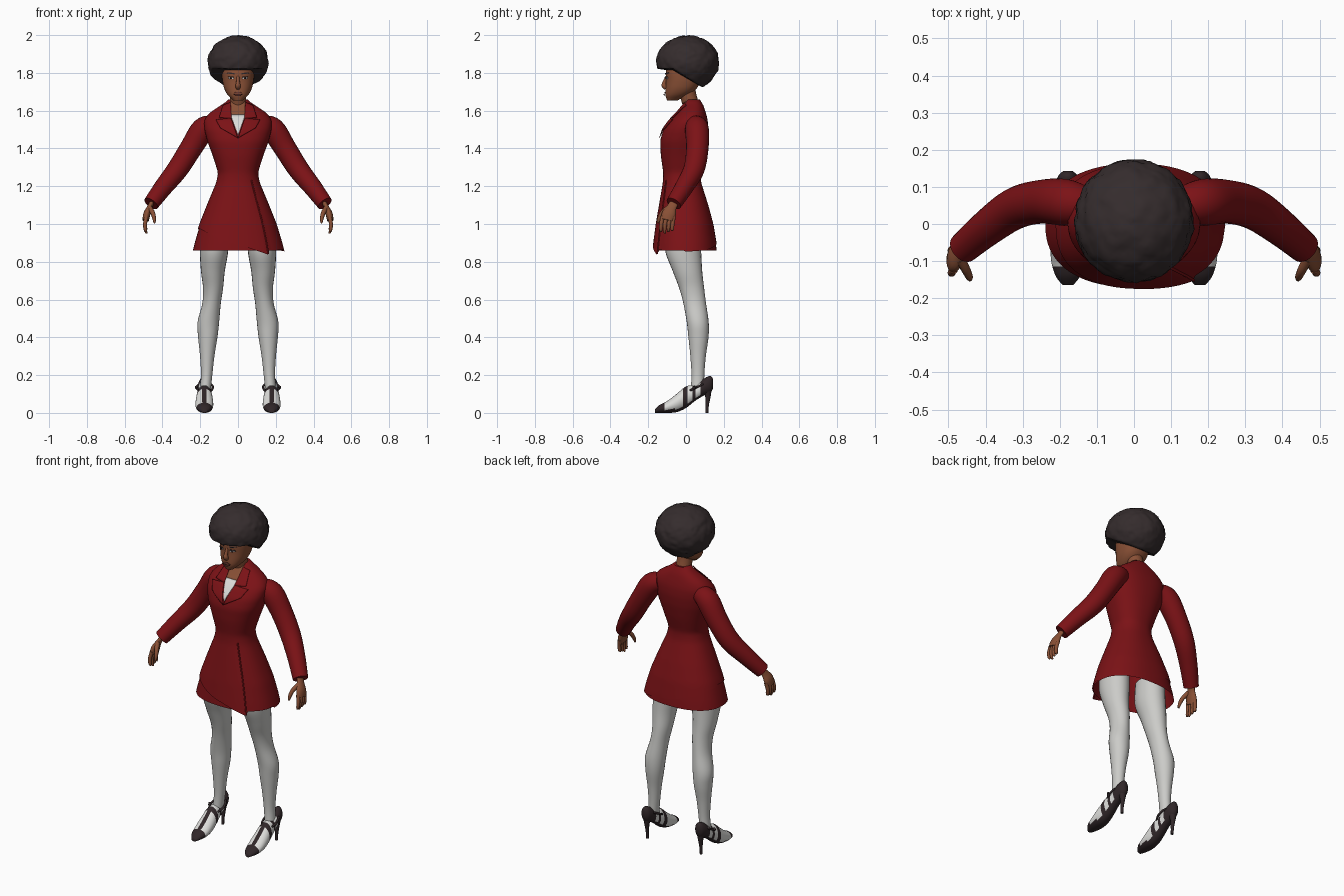
import bpy, bmesh, math
from mathutils import Vector, noise

cube = bpy.data.objects.get("Cube")
if cube:
    bpy.data.objects.remove(cube, do_unlink=True)


def material(name, r, g, b):
    m = bpy.data.materials.new(name)
    m.use_nodes = True
    m.diffuse_color = (r, g, b, 1)
    node = m.node_tree.nodes["Principled BSDF"]
    node.inputs["Base Color"].default_value = (r, g, b, 1)
    node.inputs["Roughness"].default_value = 0.8
    return m


RED = material("coat red", .2, .006, .008)
SKIN = material("brown skin", .25, .08, .036)
HAIR = material("dark hair", .035, .025, .026)
STOCKING = material("stocking grey", .6, .6, .58)
WHITE = material("shoe white", .72, .72, .7)
BLACK = material("shoe black", .03, .02, .022)
LIP = material("lip brown", .15, .04, .03)


def finish(name, bm, mats, rule=None, angle=50):
    bmesh.ops.recalc_face_normals(bm, faces=bm.faces)
    if rule:
        for f in bm.faces:
            f.material_index = rule(f)
    me = bpy.data.meshes.new(name)
    bm.to_mesh(me)
    bm.free()
    ob = bpy.data.objects.new(name, me)
    bpy.context.collection.objects.link(ob)
    for m in mats:
        me.materials.append(m)
    bpy.ops.object.select_all(action='DESELECT')
    ob.select_set(True)
    bpy.context.view_layer.objects.active = ob
    bpy.ops.object.shade_smooth_by_angle(angle=math.radians(angle))
    return ob


def loft(name, rings, mats, caps=(True, True), rule=None):
    bm = bmesh.new()
    rows = [[bm.verts.new(p) for p in ring] for ring in rings]
    n = len(rows[0])
    for a, b in zip(rows, rows[1:]):
        for i in range(n):
            j = (i + 1) % n
            bm.faces.new((a[i], a[j], b[j], b[i]))
    for row, cap in ((rows[0], caps[0]), (rows[-1], caps[1])):
        if cap:
            bm.faces.new(row)
    return finish(name, bm, mats, rule)


def spline(pts, steps=5):
    """Smooth curve through tuples of any length."""
    out = []
    for i in range(len(pts) - 1):
        p = [Vector(pts[max(0, min(len(pts) - 1, i + k))]) for k in (-1, 0, 1, 2)]
        for s in range(steps):
            t = s / steps
            out.append(p[1] + (p[2] - p[0]) * (t / 2)
                       + (2 * p[0] - 5 * p[1] + 4 * p[2] - p[3]) * (t * t / 2)
                       + (3 * p[1] - p[0] - 3 * p[2] + p[3]) * (t ** 3 / 2))
    return out + [Vector(pts[-1])]


def tube(name, pts, mat, sides=16, flat=1, steps=5):
    """Round limb along points given as x, y, z, radius."""
    path = spline(pts, steps)
    rings = []
    for i, p in enumerate(path):
        d = (path[min(i + 1, len(path) - 1)].xyz - path[max(i - 1, 0)].xyz).normalized()
        u = d.cross(Vector((0, 1, 0.01))).normalized()
        v = d.cross(u)
        ring = [2 * math.pi * k / sides for k in range(sides)]
        rings.append([p.xyz + (u * math.cos(a) * flat + v * math.sin(a)) * p[3] for a in ring])
    return loft(name, rings, [mat])


# Cross-section tables: height, half width, front y, back y
BODY = [(1.66, .045, .0, .07), (1.635, .08, -.01, .09), (1.59, .15, -.045, .105),
        (1.55, .18, -.085, .115), (1.5, .178, -.12, .118), (1.44, .163, -.137, .113),
        (1.36, .133, -.133, .098), (1.27, .105, -.12, .075), (1.22, .115, -.122, .08),
        (1.1, .165, -.142, .118), (1.0, .205, -.158, .145), (.9, .235, -.17, .162),
        (.83, .252, -.178, .17)]
HEAD = [(1.9, .05, -.07, .06), (1.85, .08, -.1, .085), (1.8, .086, -.108, .09),
        (1.76, .083, -.105, .08), (1.72, .075, -.108, .06), (1.69, .061, -.11, .03),
        (1.668, .042, -.107, -.02), (1.655, .02, -.098, -.05)]


def section(table, z):
    def linear(h):
        h = max(table[-1][0], min(table[0][0], h))
        for a, b in zip(table, table[1:]):
            if h >= b[0]:
                return Vector(a[1:]).lerp(Vector(b[1:]), (a[0] - h) / (a[0] - b[0]))
        return Vector(table[-1][1:])
    return (linear(z - .012) + linear(z) * 2 + linear(z + .012)) / 4


POWER = 2.3


def around(table, z, a, grow=1.0):
    w, f, b = section(table, z)
    c, s = math.cos(a), math.sin(a)
    e = 2 / POWER
    return Vector((w * grow * math.copysign(abs(c) ** e, c),
                   (f + b) / 2 + (b - f) / 2 * grow * math.copysign(abs(s) ** e, s), z))


def front_y(table, x, z):
    w, f, b = section(table, z)
    return (f + b) / 2 - (b - f) / 2 * (1 - min(.98, abs(x / w)) ** POWER) ** (1 / POWER)


def plate(name, table, corners, mat, off=.004, n=8):
    """Thin patch that follows the front of a body table."""
    bm = bmesh.new()
    a, b, c, d = [Vector(p) for p in corners]
    grid = []
    for i in range(n + 1):
        l, r = a.lerp(d, i / n), b.lerp(c, i / n)
        row = [l.lerp(r, j / n) for j in range(n + 1)]
        grid.append([bm.verts.new((p.x, front_y(table, p.x, p.y) - off, p.y)) for p in row])
    for i in range(n):
        for j in range(n):
            bm.faces.new((grid[i][j], grid[i][j + 1], grid[i + 1][j + 1], grid[i + 1][j]))
    ob = finish(name, bm, [mat])
    ob.modifiers.new("thickness", 'SOLIDIFY').thickness = .003


def flip(corners, s):
    return [(s * x, z) for x, z in corners]


# Coat with a slanted wrap hem; the flap ends at its front left
ANGLES = [2 * math.pi * k / 72 for k in range(72)]
FLAP = math.radians(307)


def hem(a):
    x = math.cos(a)
    if math.pi <= a <= FLAP:
        return .89 - .09 * x
    if a > FLAP:
        return .865
    return .9 - .045 * x if x > 0 else .9 - .075 * x


def coat_point(a, t):
    z = 1.66 + (hem(a) - 1.66) * t
    lap = max(0, 1 - (FLAP - a) / 2) if a <= FLAP else 0
    return around(BODY, z, a, 1 + .03 * lap * max(0, t - .5) * 2)


loft("coat", [[coat_point(a, t / 48) for a in ANGLES] for t in range(49)], [RED], (True, False))
loft("underskirt", [[around(BODY, 1.15 - .29 * t / 10, a, .975) for a in ANGLES]
                    for t in range(11)], [RED], (False, False))
edge = [coat_point(FLAP - .02, t) for t in (.52, .65, .78, .9, .995)]
tube("coat_flap_edge", [(*p, .004) for p in edge], RED, 8)

# Neckline, shirt, collar and lapels
plate("shirt_front", BODY, [(-.001, 1.475), (.001, 1.475), (.04, 1.58), (-.04, 1.58)], WHITE)
plate("throat", BODY, [(-.04, 1.578), (.04, 1.578), (.04, 1.65), (-.04, 1.65)], SKIN)
for s, side in ((1, "left"), (-1, "right")):
    plate(side + "_lapel", BODY, flip([(0, 1.455), (.095, 1.51), (.118, 1.553), (.036, 1.562)], s), RED, .009)
    plate(side + "_collar", BODY, flip([(.034, 1.56), (.1, 1.565), (.08, 1.63), (.04, 1.645)], s), RED, .01)
tube("neck", [(0, .035, 1.55, .045), (0, .028, 1.62, .043), (0, .012, 1.68, .043),
              (0, .0, 1.74, .045)], SKIN, 20)

# Head and face
loft("head", [[around(HEAD, 1.9 - .247 * t / 30, a) for a in ANGLES[::2]] for t in range(31)], [SKIN])
tube("nose", [(0, -.102, 1.782, .007), (0, -.114, 1.75, .01), (0, -.116, 1.733, .014),
              (0, -.105, 1.72, .012)], SKIN, 12)
plate("upper_lip", HEAD, [(-.026, 1.69), (.026, 1.69), (.008, 1.7), (-.008, 1.7)], LIP)
plate("lower_lip", HEAD, [(-.012, 1.679), (.012, 1.679), (.025, 1.689), (-.025, 1.689)], LIP, .006)
for s, side in ((1, "left"), (-1, "right")):
    plate(side + "_eye", HEAD, flip([(.022, 1.768), (.046, 1.769), (.05, 1.776), (.025, 1.779)], s), WHITE, .002)
    plate(side + "_iris", HEAD, flip([(.031, 1.768), (.04, 1.768), (.04, 1.779), (.031, 1.779)], s), BLACK, .005)
    plate(side + "_lash", HEAD, flip([(.02, 1.777), (.053, 1.775), (.049, 1.782), (.026, 1.782)], s), HAIR, .005)
    plate(side + "_brow", HEAD, flip([(.018, 1.792), (.058, 1.797), (.054, 1.803), (.018, 1.799)], s), HAIR)

# Rounded lumpy hair, cut higher over the face
bm = bmesh.new()
bmesh.ops.create_icosphere(bm, subdivisions=5, radius=1)
for v in bm.verts:
    p = v.co.copy()
    r = 1 + .035 * noise.noise(p * 4) + .022 * noise.noise(p * 11)
    q = Vector((p.x * .16, .008 + p.y * .166, 1.858 + p.z * .14)) if p.z > 0 else \
        Vector((p.x * .16, .008 + p.y * .166, 1.858 + p.z * .15))
    q = Vector((0, .008, 1.858)) + (q - Vector((0, .008, 1.858))) * r
    low = 1.825 - max(0, min(1, (q.y + .07) / .17)) * .11
    if q.z < low:
        q.z = low + (q.z - low) * .12
    v.co = q
finish("hair", bm, [HAIR], angle=70)


# Shoe colours: dark toe, heel, sole and crossed straps
def shoe_rule(f):
    c = f.calc_center_median()
    across = abs(abs(c.x) - .178)
    strap = abs(c.y + .005) < .01 or abs(c.y - .04) < .008
    stem = across < .01 and c.y < .0 and f.normal.z > .2
    return int(c.y < -.118 or c.y > .075 or f.normal.z < -.6 or strap or stem)


for s, side in ((1, "left"), (-1, "right")):
    # Sleeve, palm and fingers
    tube(side + "_sleeve", [(s * .13, .05, 1.525, .05), (s * .185, .058, 1.5, .063),
                            (s * .25, .06, 1.4, .059), (s * .32, .042, 1.29, .056),
                            (s * .395, -.01, 1.195, .049), (s * .46, -.065, 1.108, .042)], RED, 24)
    tube(side + "_palm", [(s * .45, -.055, 1.125, .025), (s * .468, -.075, 1.09, .026),
                          (s * .482, -.09, 1.055, .037), (s * .489, -.1, 1.02, .034)], SKIN, 16, .5)
    for k in range(4):
        y = -.128 + k * .02
        tip = (.945, .935, .945, .965)[k]
        tube(f"{side}_finger_{k + 1}", [(s * .485, y + .004, 1.04, .0105), (s * .492, y - .003, 1.0, .0105),
                                        (s * .49, y - .005, .97, .009), (s * .484, y - .004, tip + .015, .005)],
             SKIN, 10)
    tube(side + "_thumb", [(s * .468, -.095, 1.085, .014), (s * .452, -.125, 1.06, .012),
                           (s * .444, -.142, 1.03, .01), (s * .442, -.15, 1.005, .005)], SKIN, 10)

    # Stockinged leg: height, centre x, centre y, radius x, radius y
    leg = spline([(.98, .125, -.015, .072, .09), (.86, .127, -.015, .075, .095),
                  (.75, .133, .008, .063, .078), (.66, .132, .03, .053, .066),
                  (.58, .14, .046, .049, .06), (.48, .157, .062, .057, .058),
                  (.4, .16, .066, .051, .053), (.3, .163, .064, .038, .041),
                  (.2, .166, .063, .03, .034), (.11, .174, .06, .029, .036)])
    loft(side + "_leg", [[(s * (q[1] + q[3] * math.cos(a)), q[2] + q[4] * math.sin(a), q[0])
                          for a in ANGLES[::3]] for q in leg], [STOCKING])

    # Pointed shoe: y, sole, top, half width
    shoe = spline([(-.165, 0, .018, .014), (-.14, 0, .042, .033), (-.1, 0, .062, .045),
                   (-.05, .004, .1, .047), (0, .026, .14, .042), (.05, .065, .15, .035),
                   (.1, .095, .185, .034), (.13, .108, .195, .026), (.143, .13, .18, .012)], 6)
    loft(side + "_shoe", [[(s * (.178 + q[3] * math.cos(a)), q[0],
                            (q[1] + q[2]) / 2 + (q[2] - q[1]) / 2 * math.sin(a))
                           for a in ANGLES[::3]] for q in shoe], [WHITE, BLACK], rule=shoe_rule)
    tube(side + "_heel", [(s * .178, .112, .13, .026), (s * .178, .116, .09, .015),
                          (s * .178, .112, .04, .009), (s * .178, .11, 0, .008)], BLACK, 12)
    strap = [(s * (.175 + .042 * math.cos(a)), .055 + .05 * math.sin(a),
              .135 + .025 * math.sin(a), .006) for a in ANGLES[::6]]
    tube(side + "_ankle_strap", strap + strap[:1], BLACK, 8, steps=3)
    tube(side + "_buckle", [(s * .216, .04, .13, .008), (s * .222, .05, .138, .008)], BLACK, 8)
